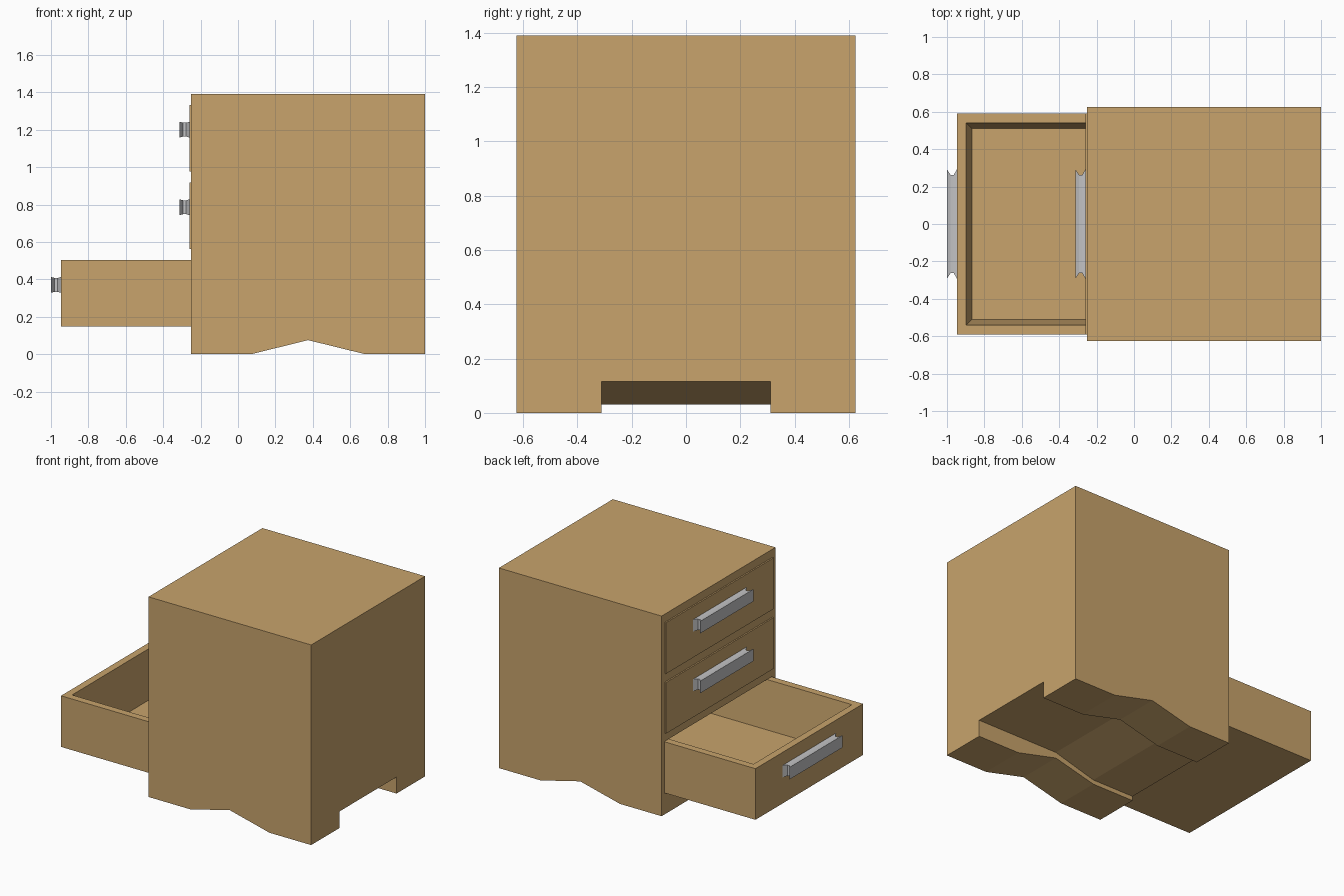
import bpy
import bmesh

if "Cube" in bpy.data.objects:
    bpy.data.objects.remove(bpy.data.objects["Cube"], do_unlink=True)


def material(name, colour):
    mat = bpy.data.materials.new(name)
    mat.use_nodes = True
    mat.diffuse_color = (*colour, 1)
    bsdf = next(n for n in mat.node_tree.nodes if n.type == "BSDF_PRINCIPLED")
    bsdf.inputs["Base Color"].default_value = (*colour, 1)
    return mat


wood = material("tan wood", (0.58, 0.37, 0.15))
metal = material("grey metal", (0.54, 0.54, 0.55))


def loft(name, rings, mat):
    """Solid through matching rings of points, capped at both ends."""
    bm = bmesh.new()
    loops = [[bm.verts.new(p) for p in ring] for ring in rings]
    count = len(loops[0])
    for a, b in zip(loops, loops[1:]):
        for i in range(count):
            j = (i + 1) % count
            bm.faces.new((a[i], a[j], b[j], b[i]))
    bm.faces.new(loops[0])
    bm.faces.new(loops[-1])
    bmesh.ops.recalc_face_normals(bm, faces=bm.faces)
    mesh = bpy.data.meshes.new(name)
    bm.to_mesh(mesh)
    bm.free()
    obj = bpy.data.objects.new(name, mesh)
    obj.data.materials.append(mat)
    bpy.context.collection.objects.link(obj)
    return obj


def prism(name, profile, half_width, mat):
    """Extrude an x-z profile evenly across y."""
    rings = [[(x, y, z) for x, z in profile] for y in (-half_width, half_width)]
    return loft(name, rings, mat)


def box(name, x0, x1, half_width, z0, z1, mat):
    return prism(name, [(x0, z0), (x1, z0), (x1, z1), (x0, z1)], half_width, mat)


def cut(target, cutter):
    mod = target.modifiers.new("cut", "BOOLEAN")
    mod.operation = "DIFFERENCE"
    mod.solver = "EXACT"
    mod.object = cutter
    bpy.context.view_layer.objects.active = target
    bpy.ops.object.modifier_apply(modifier=mod.name)
    bpy.data.objects.remove(cutter, do_unlink=True)


def rect(x0, x1, half_width, z):
    return [(x0, -half_width, z), (x1, -half_width, z),
            (x1, half_width, z), (x0, half_width, z)]


FRONT, BACK, HALF, TOP = -0.25, 1.0, 0.625, 1.39
DRAWER_HALF, DRAWER_HEIGHT, PITCH, LOWEST = 0.59, 0.355, 0.415, 0.148

# Cabinet with a peaked cut-out along each lower side edge
cabinet = prism("cabinet", [
    (FRONT, 0), (0.07, 0), (0.375, 0.075), (0.68, 0), (BACK, 0),
    (BACK, TOP), (FRONT, TOP)], HALF, wood)

# Stepped channel under the base
cut(cabinet, prism("channel_cutter", [
    (-0.4, -0.2), (1.2, -0.2), (1.2, 0.115), (0.375, 0.115),
    (0.07, 0.03), (-0.4, 0.03)], 0.312, wood))

# Opening for the pulled-out drawer
cut(cabinet, box("opening_cutter", -0.4, 0.27, DRAWER_HALF + 0.004,
                 LOWEST - 0.004, LOWEST + DRAWER_HEIGHT + 0.004, wood))

# Handle: a bar with a waist halfway along its depth
def handle(name, x, z):
    stages = ((0, 1), (0.017, 0), (0.033, 0), (0.053, 1))
    rings = []
    for depth, flare in stages:
        w, h = 0.262 + 0.03 * flare, 0.037 + 0.005 * flare
        rings.append([(x - depth, sy * w, z + sz * h)
                      for sy, sz in ((-1, -1), (1, -1), (1, 1), (-1, 1))])
    loft(name, rings, metal)


# Drawers, the lowest one pulled out
for i, label in enumerate(("lower", "middle", "upper")):
    z0 = LOWEST + i * PITCH
    z1 = z0 + DRAWER_HEIGHT
    is_open = i == 0
    x = -0.947 if is_open else -0.26
    drawer = box(label + "_drawer", x, 0.25 if is_open else -0.2,
                 DRAWER_HALF, z0, z1, wood)
    if is_open:
        # Hollow with walls that lean inward toward the floor
        cut(drawer, loft("hollow_cutter", [
            rect(x + 0.08, 0.19, 0.51, z0 + 0.022),
            rect(x + 0.05, 0.2, 0.54, z1),
            rect(x + 0.05, 0.2, 0.54, z1 + 0.1)], wood))
    handle(label + "_handle", x, (z0 + z1) / 2 + 0.045)
